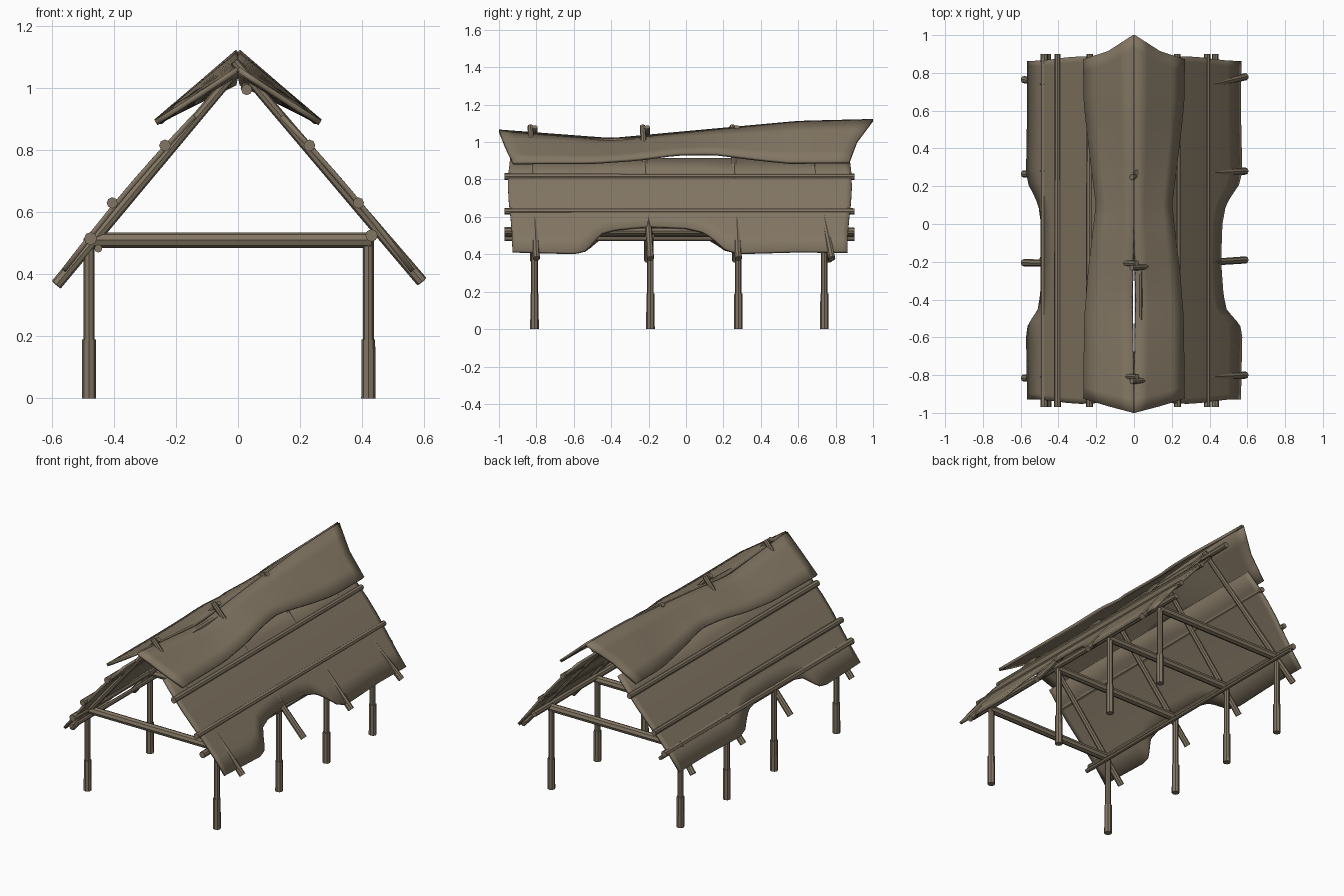
import bpy, bmesh, math
from mathutils import Vector

if "Cube" in bpy.data.objects:
    bpy.data.objects.remove(bpy.data.objects["Cube"])

wood = bpy.data.materials.new("weathered brown")
wood.diffuse_color = (0.225, 0.182, 0.125, 1)
wood.use_nodes = True
wood.node_tree.nodes["Principled BSDF"].inputs["Base Color"].default_value = wood.diffuse_color


def finish(bm, name, smooth=False):
    bmesh.ops.recalc_face_normals(bm, faces=bm.faces)
    me = bpy.data.meshes.new(name)
    bm.to_mesh(me)
    bm.free()
    me.materials.append(wood)
    ob = bpy.data.objects.new(name, me)
    bpy.context.collection.objects.link(ob)
    if smooth:
        bpy.ops.object.select_all(action='DESELECT')
        ob.select_set(True)
        bpy.context.view_layer.objects.active = ob
        bpy.ops.object.shade_smooth_by_angle(angle=math.radians(30))
    return ob


def pole(name, a, b, r1, r2=None, sides=8):
    """Faceted log from point a to point b."""
    a, b = Vector(a), Vector(b)
    d = b - a
    bm = bmesh.new()
    bmesh.ops.create_cone(bm, cap_ends=True, segments=sides, radius1=r1,
                          radius2=r2 or r1, depth=d.length)
    rot = d.to_track_quat('Z', 'Y').to_matrix().to_4x4()
    bmesh.ops.transform(bm, matrix=rot, verts=bm.verts)
    bmesh.ops.translate(bm, vec=(a + b) / 2, verts=bm.verts)
    return finish(bm, name)


def sheet(name, point, nu, nv, thick):
    """Thick hide from a function of (u, v) in 0..1."""
    bm = bmesh.new()
    g = [[bm.verts.new(point(i / nu, j / nv)) for j in range(nv + 1)] for i in range(nu + 1)]
    for i in range(nu):
        for j in range(nv):
            bm.faces.new((g[i][j], g[i + 1][j], g[i + 1][j + 1], g[i][j + 1]))
    ob = finish(bm, name, True)
    m = ob.modifiers.new("thickness", 'SOLIDIFY')
    m.thickness, m.offset = thick, 0
    return ob


def lerp(table, t):
    """Piecewise linear lookup."""
    if t <= table[0][0]:
        return table[0][1]
    for (a, p), (b, q) in zip(table, table[1:]):
        if t <= b:
            return p + (q - p) * (t - a) / (b - a)
    return table[-1][1]


# Lower roof hides, with an opening cut in the eaves
EAVES = [(-.94, .56), (-.6, .567), (-.54, .555), (-.5, .52), (-.46, .485), (-.38, .468),
         (-.2, .455), (0, .462), (.1, .48), (.16, .515), (.21, .55), (.28, .567), (.6, .56), (.88, .562)]


def lower_hide(side):
    def point(u, v):
        y = -.94 + 1.815 * u
        edge = lerp(EAVES, y)
        if side < 0:
            edge = .56 - (.56 - edge) * .75
        x = .14 + (edge - .14) * v
        z = 1.075 - 1.18 * x + .015 * math.sin(math.pi * (x - .14) / .42)
        return side * x, y + .012 * math.sin(v * 5) * (2 * u - 1), z
    return point


# Ridge cap hides, sagging in front and rising to the back
RIDGE = [(-1, 1.06), (-.4, 1.014), (.6, 1.107), (1, 1.117)]
CAP_X = [(-1, .265), (-.5, .26), (-.25, .24), (.1, .198), (.4, .235), (.65, .262), (1, .265)]
CAP_Z = [(-1, .888), (-.5, .89), (-.25, .908), (-.05, .935), (.15, .937), (.4, .905), (.55, .89), (1, .893)]
FRONT = [(0, -1.0), (.5, -.965), (1, -.925)]
BACK = [(0, 1.0), (.5, .915), (1, .873)]
GAP = [(-.95, .001), (-.4, .010), (0, .001)]


def cap_hide(side):
    def point(u, v):
        y = lerp(FRONT, v) * (1 - u) + lerp(BACK, v) * u
        x0, x1 = lerp(GAP, y), lerp(CAP_X, y)
        z0, z1 = lerp(RIDGE, y), lerp(CAP_Z, y)
        return side * (x0 + (x1 - x0) * v), y, z0 + (z1 - z0) * v
    return point


for side, word in ((-1, "left"), (1, "right")):
    sheet(f"{word}_lower_hide", lower_hide(side), 60, 6, .016)
    sheet(f"{word}_ridge_cap", cap_hide(side), 28, 4, .017)

# Posts with thicker feet, and tie beams
for n, y in enumerate((-.81, -.19, .28, .74)):
    for x, word in ((-.48, "left"), (.42, "right")):
        pole(f"{word}_post_foot_{n}", (x, y, 0), (x, y, .19), .023, .022)
        pole(f"{word}_post_{n}", (x, y, .18), (x, y, .515), .0175)
    pole(f"tie_beam_{n}", (-.48, y, .51), (.43, y, .51), .025)

# Rafters: bottom y and top y, crossing at the ridge
for n, (yb, yt) in enumerate(((-.80, -.82), (-.19, -.22), (.28, .26), (.78, .65))):
    pole(f"right_rafter_{n}", (.592, yb, .377), (-.012, yt - .012, 1.085), .019, .015)
    pole(f"left_rafter_{n}", (-.585, yb - .015, .367), (.015, yt + .012, 1.08), .019, .015)

# Long purlins and wall plates
for n, (x, z, r) in enumerate(((-.475, .515, .021), (-.405, .63, .018), (-.235, .815, .019),
                               (.43, .525, .02), (.388, .63, .018), (.23, .815, .019),
                               (-.45, .483, .013))):
    pole(f"purlin_{n}", (x, -.97, z), (x, .90, z), r, r * .9)
pole("ridge_pole", (.028, -.9, .995), (.028, .88, 1.03), .018)
